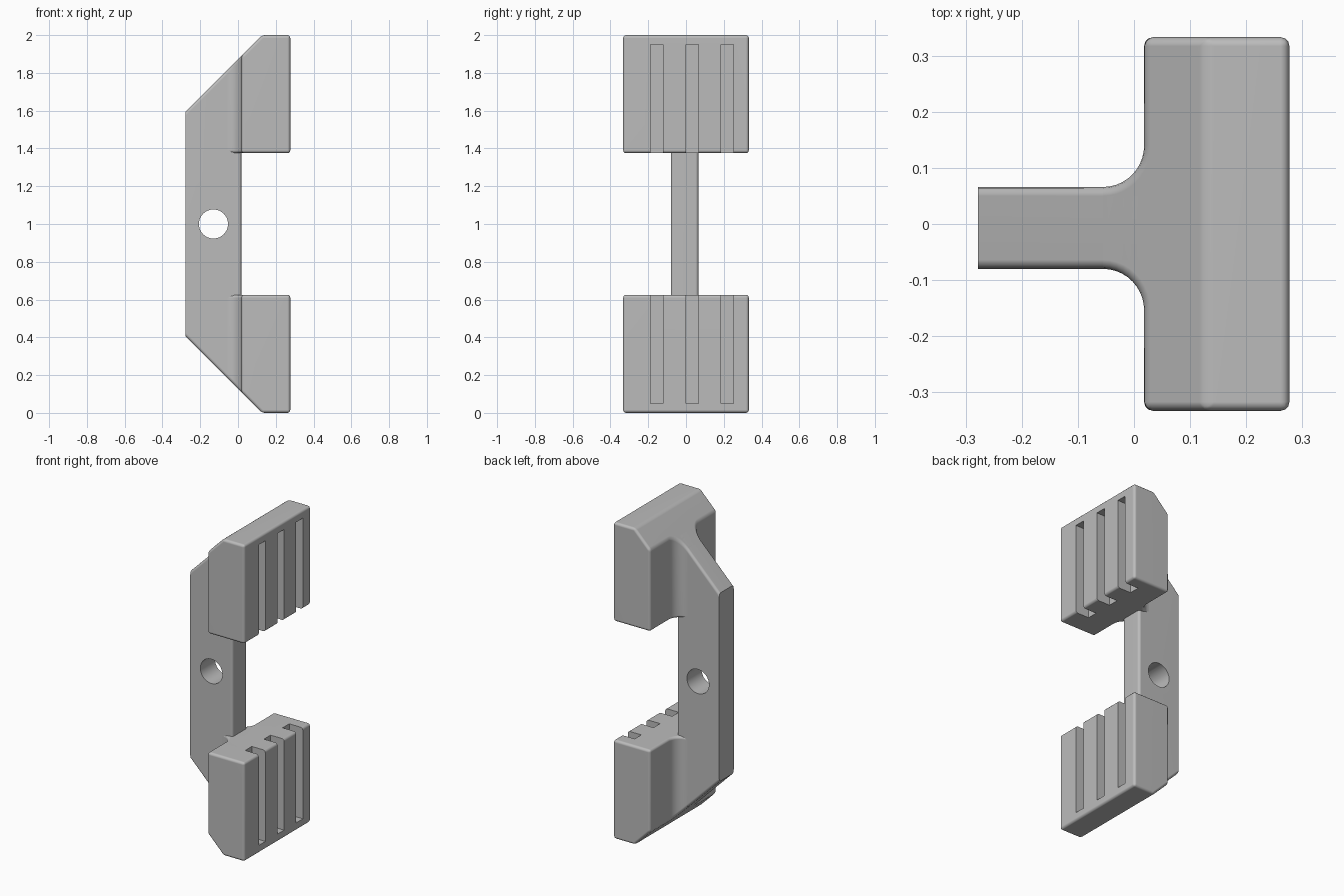
import bpy, bmesh, math
from mathutils import Vector

cube = bpy.data.objects.get("Cube")
if cube:
    bpy.data.objects.remove(cube, do_unlink=True)

GREY = (0.5, 0.5, 0.5, 1.0)
mat = bpy.data.materials.new("plain grey")
mat.use_nodes = True
mat.diffuse_color = GREY
mat.node_tree.nodes["Principled BSDF"].inputs["Base Color"].default_value = GREY

# Shared dimensions
BACK, FACE, INNER = -0.278, 0.277, 0.018
WEB_LOW, WEB_HIGH = -0.08, 0.066
HALF_WIDTH, FILLET = 0.333, 0.073
JAW_HEIGHT, SLOPE_END = 0.625, 0.127
ROUND = 0.016


def prism(points, depth):
    """Extrude a closed outline along a vector."""
    bm = bmesh.new()
    face = bm.faces.new([bm.verts.new(p) for p in points])
    ret = bmesh.ops.extrude_face_region(bm, geom=[face])
    verts = [g for g in ret["geom"] if isinstance(g, bmesh.types.BMVert)]
    bmesh.ops.translate(bm, verts=verts, vec=depth)
    bmesh.ops.recalc_face_normals(bm, faces=bm.faces)
    return bm


def soften(bm, keep_sharp_x):
    """Round the sharp edges, except those lying on the given x plane."""
    edges = [e for e in bm.edges
             if e.calc_face_angle(0) > math.radians(40)
             and not all(abs(v.co.x - keep_sharp_x) < 1e-4 for v in e.verts)]
    bmesh.ops.bevel(bm, geom=edges, offset=ROUND, offset_type='OFFSET',
                    segments=3, profile=0.5, affect='EDGES', clamp_overlap=True)


def make_object(name, bm, z=0.0):
    bmesh.ops.recalc_face_normals(bm, faces=bm.faces)
    mesh = bpy.data.meshes.new(name)
    bm.to_mesh(mesh)
    bm.free()
    ob = bpy.data.objects.new(name, mesh)
    ob.location.z = z
    mesh.materials.append(mat)
    bpy.context.collection.objects.link(ob)
    return ob


def activate(ob):
    bpy.ops.object.select_all(action='DESELECT')
    ob.select_set(True)
    bpy.context.view_layer.objects.active = ob


def cut(ob, cutter):
    activate(ob)
    mod = ob.modifiers.new("cut", 'BOOLEAN')
    mod.operation, mod.solver, mod.object = 'DIFFERENCE', 'EXACT', cutter
    bpy.ops.object.modifier_apply(modifier=mod.name)
    bpy.data.objects.remove(cutter, do_unlink=True)


def finish(ob):
    activate(ob)
    bpy.ops.object.shade_smooth_by_angle(angle=math.radians(35))
    mod = ob.modifiers.new("even shading", 'WEIGHTED_NORMAL')
    mod.keep_sharp = True


# Jaws: T-shaped plan with fillets into the web, sloped outer end, mirrored in z
tail = INNER - FILLET
plan = [(FACE, -HALF_WIDTH), (FACE, HALF_WIDTH), (INNER, HALF_WIDTH)]
steps = 10
turns = [math.pi / 2 * i / steps for i in range(steps + 1)]
plan += [(tail + FILLET * math.cos(a), WEB_HIGH + FILLET - FILLET * math.sin(a))
         for a in turns]
plan += [(tail + FILLET * math.cos(a), WEB_LOW - FILLET + FILLET * math.sin(a))
         for a in reversed(turns)]
plan.append((INNER, -HALF_WIDTH))
bm = prism([(x, y, -1) for x, y in plan], Vector((0, 0, JAW_HEIGHT)))
bmesh.ops.bisect_plane(bm, geom=bm.verts[:] + bm.edges[:] + bm.faces[:],
                       plane_co=(SLOPE_END, 0, -1), plane_no=(-1, 0, -1),
                       clear_outer=True)
bmesh.ops.holes_fill(bm, edges=[e for e in bm.edges if e.is_boundary], sides=0)
bmesh.ops.recalc_face_normals(bm, faces=bm.faces)
soften(bm, tail)
jaws = make_object("jaws", bm, 1.0)

# Grooves in the jaw face, open towards the middle
for y in (-0.155, 0.032, 0.219):
    depth, half = 0.095, 0.033
    box = [(FACE - depth, y - half, 0.05), (FACE + 0.1, y - half, 0.05),
           (FACE + 0.1, y + half, 0.05), (FACE - depth, y + half, 0.05)]
    cut(jaws, make_object("groove_cutter", prism(box, Vector((0, 0, 0.7)))))

activate(jaws)
mirror = jaws.modifiers.new("mirror", 'MIRROR')
mirror.use_axis = (False, False, True)
bpy.ops.object.modifier_apply(modifier=mirror.name)
finish(jaws)

# Web: upright plate with sloped ends joining both jaws
low_back, low_front = SLOPE_END - BACK, SLOPE_END - INNER
side = [(BACK, low_back), (INNER, low_front),
        (INNER, 2 - low_front), (BACK, 2 - low_back)]
bm = prism([(x, WEB_LOW, z) for x, z in side], Vector((0, WEB_HIGH - WEB_LOW, 0)))
soften(bm, BACK)
web = make_object("web", bm)

# Pin hole through the web
ring = [(-0.13 + 0.077 * math.cos(a), -0.3, 1 + 0.077 * math.sin(a))
        for a in (math.tau * i / 48 for i in range(48))]
cut(web, make_object("hole_cutter", prism(ring, Vector((0, 0.6, 0)))))
finish(web)
